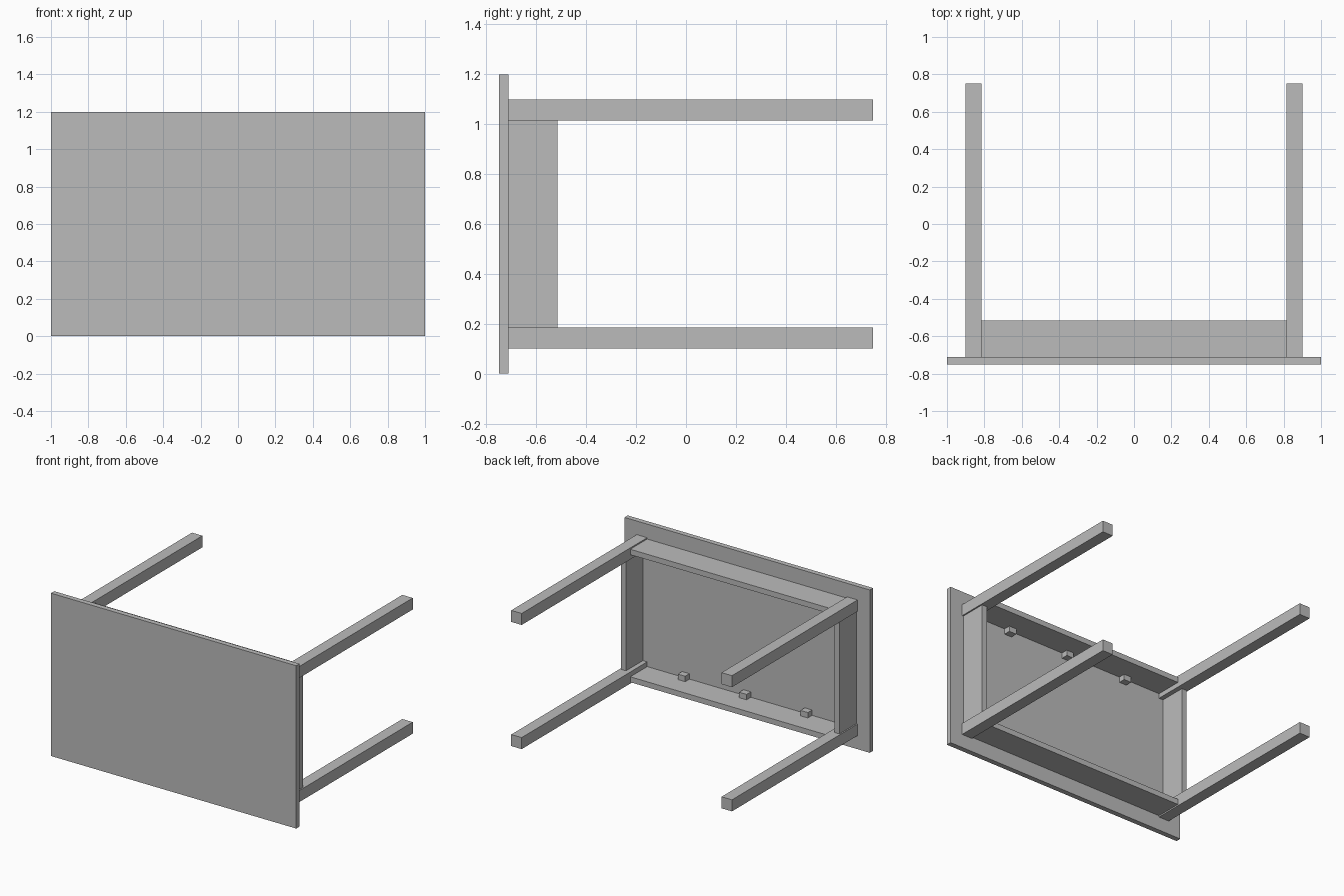
import bpy

cube = bpy.data.objects.get("Cube")
if cube:
    bpy.data.objects.remove(cube, do_unlink=True)

grey = bpy.data.materials.new("plain_grey")
grey.use_nodes = True
colour = (0.5, 0.5, 0.5, 1)
grey.diffuse_color = colour
grey.node_tree.nodes["Principled BSDF"].inputs["Base Color"].default_value = colour


def box(name, low, high):
    """Flat-shaded box between two opposite corners."""
    centre = [(a + b) / 2 for a, b in zip(low, high)]
    bpy.ops.mesh.primitive_cube_add(size=1, location=centre)
    ob = bpy.context.object
    ob.name = name
    for v in ob.data.vertices:
        v.co = [c * (b - a) for c, a, b in zip(v.co, low, high)]
    ob.data.materials.append(grey)
    return ob


def span(sign, inner, outer, middle=0):
    """Range between two distances on one side of a middle plane."""
    return sorted((middle + sign * inner, middle + sign * outer))


# Table lying on its long edge: the underside faces +y
MID = 0.6
FRONT, UNDER, FOOT = -0.75, -0.712, 0.75
APRON = -0.515
LEG_X, LEG_Z, LEG = 0.9, 0.5, 0.085
INSET, THICK = 0.01, 0.04

box("tabletop", (-1, FRONT, 0), (1, UNDER, 2 * MID))

inner_x, inner_z = LEG_X - LEG, LEG_Z - LEG
for sx, side in ((1, "left"), (-1, "right")):
    # Legs at the corners
    x0, x1 = span(sx, inner_x, LEG_X)
    for sz, level in ((1, "upper"), (-1, "lower")):
        z0, z1 = span(sz, inner_z, LEG_Z, MID)
        box(f"{level}_{side}_leg", (x0, UNDER, z0), (x1, FOOT, z1))
    # Short apron between two legs
    x0, x1 = span(sx, LEG_X - INSET - THICK, LEG_X - INSET)
    box(f"{side}_apron", (x0, UNDER, MID - inner_z), (x1, APRON, MID + inner_z))

for sz, level in ((1, "upper"), (-1, "lower")):
    # Long apron between two legs
    inside = LEG_Z - INSET - THICK
    z0, z1 = span(sz, inside, LEG_Z - INSET, MID)
    box(f"{level}_apron", (-inner_x, UNDER, z0), (inner_x, APRON, z1))
    # Small fixing blocks in the corner of apron and tabletop
    z0, z1 = span(sz, inside - 0.04, inside, MID)
    for i in (-1, 0, 1):
        x = i / 2
        box(f"{level}_fixing_block_{i + 2}", (x - 0.03, UNDER, z0), (x + 0.03, UNDER + 0.05, z1))
